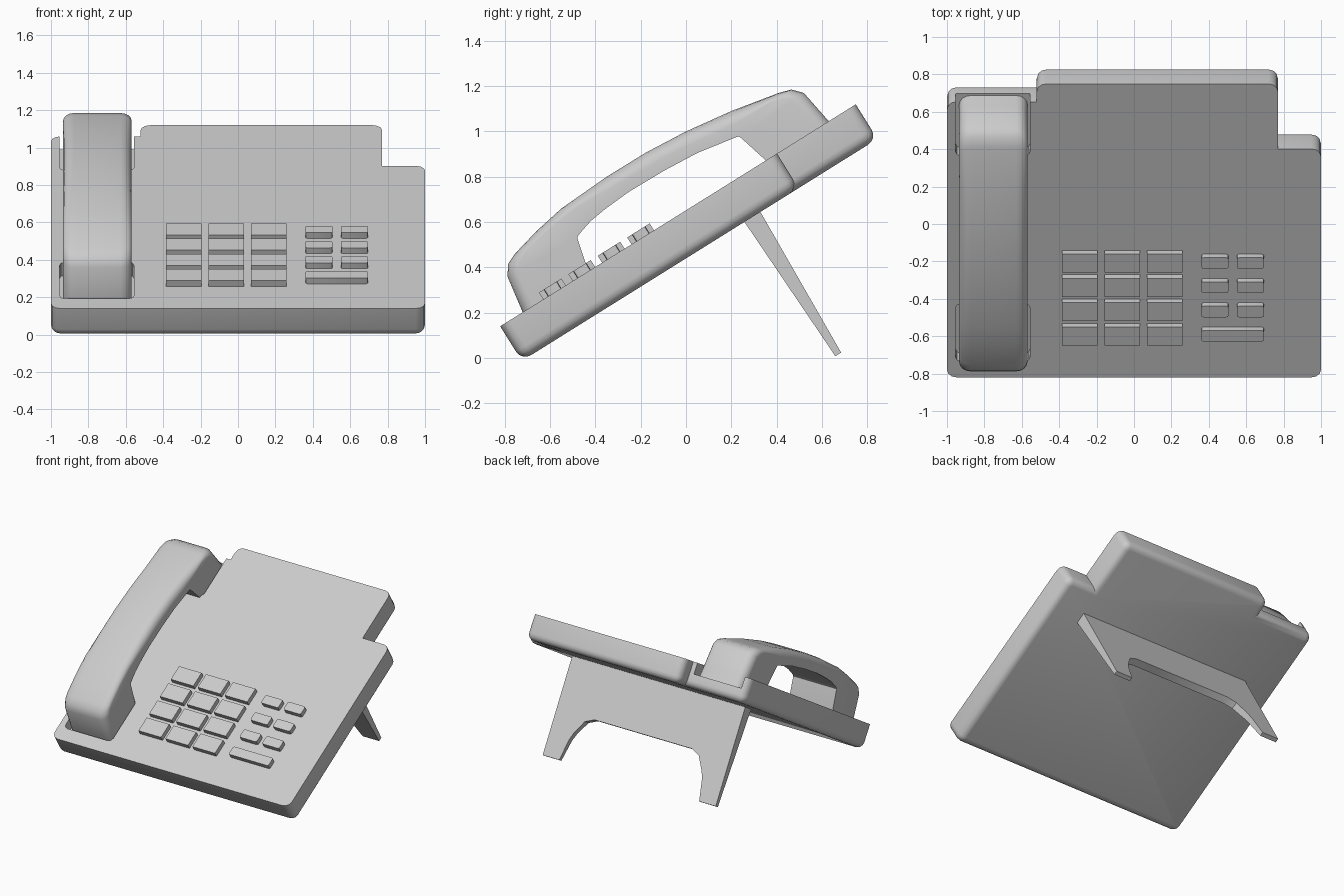
import bpy, bmesh, math
from mathutils import Matrix, Vector

if "Cube" in bpy.data.objects:
    bpy.data.objects.remove(bpy.data.objects["Cube"])

# Tilted body frame: x across, local y up the slope, local z normal to the face
ANG = math.atan2(0.98, 1.57)
TILT = Matrix.Translation((0, -0.82, 0.14)) @ Matrix.Rotation(ANG, 4, 'X')


def finish(name, bm, mat=TILT, smooth=True):
    bmesh.ops.recalc_face_normals(bm, faces=bm.faces)
    me = bpy.data.meshes.new(name)
    bm.to_mesh(me)
    bm.free()
    ob = bpy.data.objects.new(name, me)
    bpy.context.collection.objects.link(ob)
    ob.matrix_world = mat
    if smooth:
        shade(ob)
    return ob


def shade(ob):
    bpy.ops.object.select_all(action='DESELECT')
    ob.select_set(True)
    bpy.context.view_layer.objects.active = ob
    bpy.ops.object.shade_smooth_by_angle(angle=math.radians(35))


def prism(points, lo, hi):
    bm = bmesh.new()
    f = bm.faces.new([bm.verts.new((x, y, lo)) for x, y in points])
    r = bmesh.ops.extrude_face_region(bm, geom=[f])
    for v in r['geom']:
        if isinstance(v, bmesh.types.BMVert):
            v.co.z = hi
    bmesh.ops.recalc_face_normals(bm, faces=bm.faces)
    return bm


def upright(bm):
    return [e for e in bm.edges if abs(e.verts[0].co.z - e.verts[1].co.z) > 1e-4]


def bevel(bm, edges, size, seg):
    bmesh.ops.bevel(bm, geom=edges, offset=size, segments=seg, profile=0.5,
                    affect='EDGES', clamp_overlap=True)


def box(name, x0, x1, y0, y1, z0, z1, r=0.0, smooth=True):
    bm = prism([(x0, y0), (x1, y0), (x1, y1), (x0, y1)], z0, z1)
    if r:
        bevel(bm, upright(bm), r, 2)
    return finish(name, bm, smooth=smooth)


# Body slab with stepped rear edge, rounded corners and underside
T = -0.18
bm = prism([(-1, 0), (1, 0), (1, 1.44), (0.77, 1.44), (0.77, 1.85),
            (-0.52, 1.85), (-0.52, 1.737), (-1, 1.737)], T, 0)
bevel(bm, [e for e in upright(bm) if e.is_convex], 0.05, 3)
bevel(bm, [e for e in bm.edges if all(abs(v.co.z - T) < 1e-4 for v in e.verts)], 0.065, 4)
body = finish("body", bm, smooth=False)

# Cradle recesses under both handset ends, the upper one open at the rear
for name, y0, y1 in (("lower_recess_cutter", 0.10, 0.465), ("upper_recess_cutter", 1.395, 1.9)):
    cut = box(name, -0.955, -0.555, y0, y1, -0.082, 0.1, 0.03, smooth=False)
    cut.hide_render = True
    bpy.context.view_layer.objects.active = body
    m = body.modifiers.new("recess", 'BOOLEAN')
    m.operation = 'DIFFERENCE'
    m.solver = 'EXACT'
    m.object = cut
    bpy.ops.object.modifier_apply(modifier=m.name)
    bpy.data.objects.remove(cut)
shade(body)

# Number keys and function keys
H = 0.036
for row in range(4):
    y = 0.224 + 0.153 * row
    for col in range(3):
        x = -0.385 + 0.2275 * col
        box(f"number_key_{row}_{col}", x, x + 0.19, y, y + 0.117, -0.02, H, smooth=False)
    y += 0.024
    if row == 0:
        box("wide_key", 0.36, 0.695, y, y + 0.07, -0.02, H, 0.012)
    else:
        for col in range(2):
            x = 0.36 + 0.19 * col
            box(f"function_key_{row}_{col}", x, x + 0.145, y, y + 0.07, -0.02, H, 0.012)

# Rear stand: arched plate, thinner towards the feet
half = [(0.41, -0.56), (0.48, -0.59), (0.54, -0.69), (0.56, -0.74), (0.59, -0.895),
        (0.73, -0.895), (0.73, -0.15)]
outline = half + [(-x, z) for x, z in reversed(half)]
bm = prism(outline, -1, 1)
for v in bm.verts:
    x, z, side = v.co
    t = (z + 0.17) / -0.725
    v.co = (x, 1.2 + side * (0.042 - 0.027 * t), z)
finish("stand", bm)

# Handset: rounded section lofted along outer and inner profile pairs (world y, z)
stations = [
    ((-.685, .115), (-.42, .33)), ((-.72, .2), (-.44, .41)), ((-.788, .36), (-.48, .53)),
    ((-.785, .415), (-.476, .54)), ((-.755, .46), (-.46, .56)), ((-.66, .56), (-.42, .605)),
    ((-.55, .66), (-.36, .655)), ((-.35, .80), (-.25, .735)), ((-.18, .905), (-.1, .825)),
    ((0, 1.0), (.05, .905)), ((.2, 1.09), (.215, .972)), ((.41, 1.17), (.232, .978)),
    ((.465, 1.185), (.24, .974)), ((.52, 1.17), (.25, .965)), ((.63, 1.045), (.36, .865)),
    ((.69, .98), (.42, .82))]
CX, HW, R, SEG = -0.752, 0.183, 0.06, 4
bm = bmesh.new()
rings = []
for o, i in stations:
    o, i = Vector(o), Vector(i)
    d = (o - i).normalized()
    sec = [(HW, i)]
    for k in range(SEG + 1):
        a = math.pi / 2 * k / SEG
        sec.append((HW - R + R * math.cos(a), o - d * R * (1 - math.sin(a))))
    sec += [(-x, p) for x, p in reversed(sec)]
    rings.append([bm.verts.new((CX + x, p.x, p.y)) for x, p in sec])
n = len(rings[0])
for a, b in zip(rings, rings[1:]):
    for k in range(n):
        bm.faces.new((a[k], a[(k + 1) % n], b[(k + 1) % n], b[k]))
bm.faces.new(rings[0])
bm.faces.new(rings[-1])
finish("handset", bm, Matrix.Identity(4))
